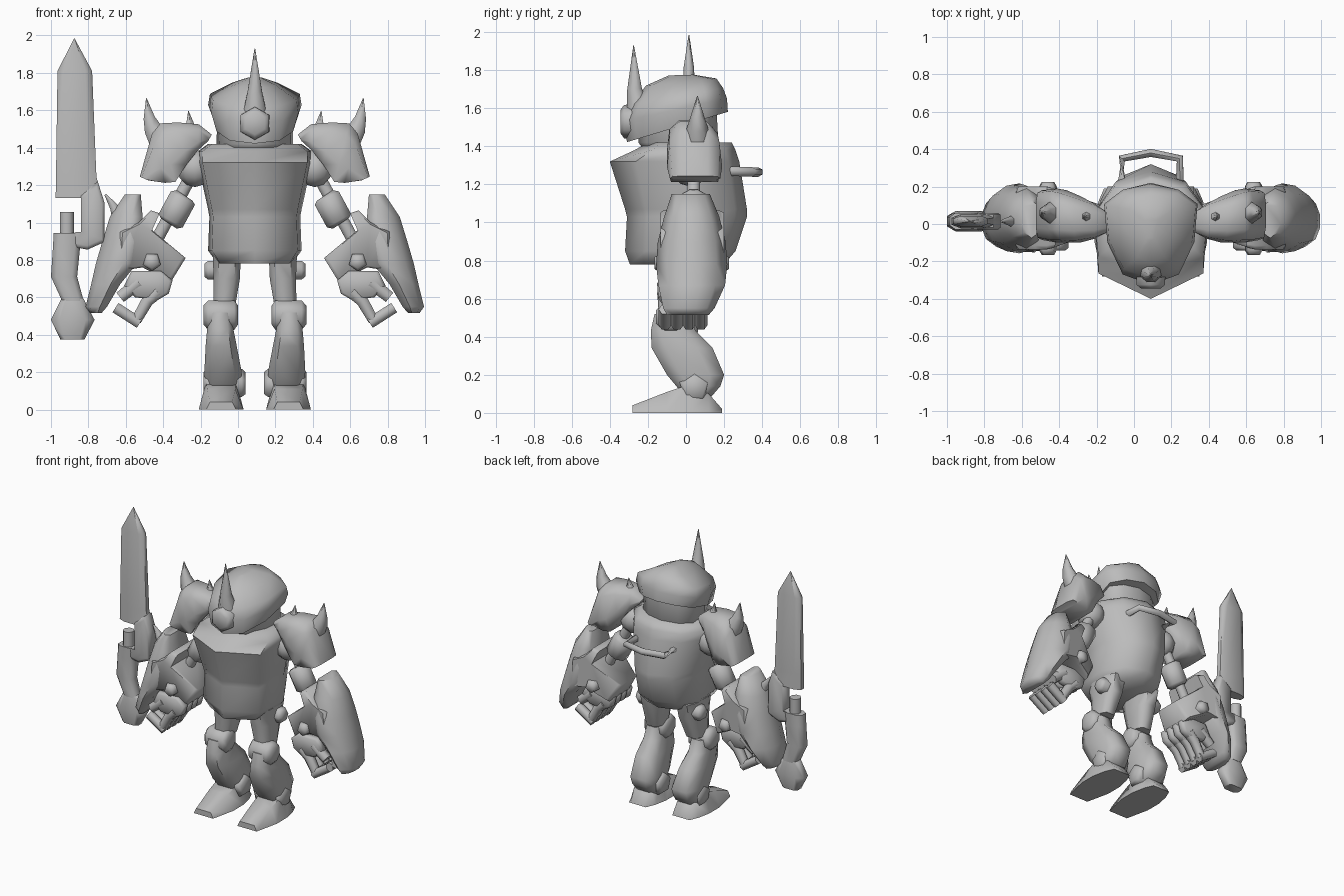
import bpy, bmesh, math
from mathutils import Vector

if "Cube" in bpy.data.objects:
    bpy.data.objects.remove(bpy.data.objects["Cube"])

CX = 0.09  # centre line of the body
grey = bpy.data.materials.new("plain_grey")
grey.diffuse_color = (0.5, 0.5, 0.5, 1)
grey.use_nodes = True
grey.node_tree.nodes["Principled BSDF"].inputs["Base Color"].default_value = grey.diffuse_color


def loft(name, rings, mirror=False, origin=CX):
    """Skin a list of equal-length point rings and cap both ends."""
    bm = bmesh.new()
    vs = [[bm.verts.new(p) for p in r] for r in rings]
    n = len(vs[0])
    for a, b in zip(vs, vs[1:]):
        for i in range(n):
            j = (i + 1) % n
            bm.faces.new((a[i], a[j], b[j], b[i]))
    bm.faces.new(vs[0])
    bm.faces.new(vs[-1])
    bmesh.ops.recalc_face_normals(bm, faces=bm.faces)
    me = bpy.data.meshes.new(name)
    bm.to_mesh(me)
    bm.free()
    ob = bpy.data.objects.new(name, me)
    bpy.context.collection.objects.link(ob)
    ob.location.x = origin
    me.materials.append(grey)
    if mirror:
        ob.modifiers.new("mirror", 'MIRROR').use_mirror_merge = False
    return ob


def rod(name, pts, radii, n=8, mirror=False, origin=CX, phase=0.5):
    """Tube through points, one radius for each point."""
    pts = [Vector(p) for p in pts]
    rings = []
    for i, p in enumerate(pts):
        d = (pts[min(i + 1, len(pts) - 1)] - pts[max(i - 1, 0)]).normalized()
        side = d.cross(Vector((0, 1, 0)) if abs(d.y) < 0.9 else Vector((1, 0, 0))).normalized()
        up = side.cross(d)
        rings.append([p + radii[i] * (side * math.cos(t) + up * math.sin(t))
                      for t in [2 * math.pi * (k + phase) / n for k in range(n)]])
    return loft(name, rings, mirror, origin)


def plate(name, poly, layers, mirror=False, origin=CX, depth=lambda x: 1):
    """Outline in x and z, skinned through (y, scale) layers; depth(x) scales y."""
    cx = sum(p[0] for p in poly) / len(poly)
    cz = sum(p[1] for p in poly) / len(poly)
    return loft(name, [[(cx + (x - cx) * s, y * depth(x), cz + (z - cz) * s) for x, z in poly]
                       for y, s in layers], mirror, origin)


def body_ring(z, w, yf, yb, tilt=0.0):
    """Section with a pointed chest and rounded back."""
    half = [(0, yf), (0.92 * w, yf * 0.66), (w, yb * 0.2), (0.62 * w, yb * 0.8), (0, yb)]
    pts = half + [(-x, y) for x, y in half[3:0:-1]]
    return [(x, y, z + tilt * y) for x, y in pts]


def helmet_ring(z, w, yf, yb, tilt):
    """Section narrowing to the brow."""
    half = [(0, yf), (.6 * w, yf * .83), (.93 * w, yf * .3), (w, yb * .5), (.6 * w, yb * .85), (0, yb)]
    pts = half + [(-x, y) for x, y in half[4:0:-1]]
    return [(x, y, z + tilt * y) for x, y in pts]


def box_ring(z, x, y0, y1, hx):
    """Eight-sided limb section."""
    cy, hy = (y0 + y1) / 2, (y1 - y0) / 2
    return [(x + hx * a, cy + hy * b, z) for a, b in
            [(-1, -.5), (-.6, -1), (.6, -1), (1, -.5), (1, .5), (.6, 1), (-.6, 1), (-1, .5)]]


def pad_ring(xt, zt, xb, zb, y0, y1):
    """Domed section between a top and a bottom point."""
    cy, hy = (y0 + y1) / 2, (y1 - y0) / 2
    half = [(.5, 1), (.9, .6), (1, -.4), (.85, -1)]
    prof = half + [(-a, b) for a, b in half[::-1]]
    return [((xt + xb) / 2 + b * (xt - xb) / 2, cy + a * hy, (zt + zb) / 2 + b * (zt - zb) / 2)
            for a, b in prof]


# Torso, head and helmet
loft("torso", [body_ring(*r) for r in [
    (.78, .20, -.295, .20), (.85, .25, -.32, .26), (1.03, .243, -.31, .32),
    (1.07, .25, -.32, .32), (1.32, .305, -.40, .28), (1.38, .305, -.27, .26),
    (1.42, .25, -.20, .24)]])
loft("head", [helmet_ring(1.38, .17, -.22, .14, 0), helmet_ring(1.42, .205, -.25, .17, 0),
              helmet_ring(1.60, .20, -.25, .16, 0)])
loft("helmet", [helmet_ring(*r) for r in [
    (1.515, .22, -.31, .22, .30), (1.605, .25, -.325, .215, .22), (1.67, .24, -.29, .195, .18),
    (1.74, .12, -.21, .16, .10), (1.775, .035, -.09, .04, .03)]])
rod("brow_gem", [(0, -.26, 1.53), (0, -.325, 1.53), (0, -.345, 1.53)], [.09, .088, .06], 6, phase=0)
rod("brow_horn", [(0, -.25, 1.60), (0, -.27, 1.70), (0, -.275, 1.93)], [.065, .042, .002], 8)

# Carrying handle on the back
rod("back_handle", [(-.155, .22, 1.27), (-.155, .35, 1.265), (0, .38, 1.265),
                    (.155, .35, 1.265), (.155, .22, 1.27)], [.025] * 5, 6, phase=0)

# Legs
loft("thigh", [box_ring(.82, .15, -.15, .14, .075), box_ring(.70, .15, -.13, .11, .07),
               box_ring(.54, .165, -.11, .05, .058)], True)
rod("hip_bolt", [(.18, .04, .745), (.25, .04, .745), (.27, .04, .745)], [.058, .058, .04], 6, True)
rod("knee", [(.09, -.08, .505), (.11, -.08, .505), (.25, -.08, .505), (.275, -.08, .505)],
    [.055, .085, .085, .055], 8, True)
loft("shin", [box_ring(*r) for r in [
    (.52, .185, -.165, .02, .06), (.43, .185, -.185, .05, .07), (.34, .18, -.18, .14, .083),
    (.20, .17, -.10, .20, .10), (.14, .17, -.05, .18, .095), (.07, .17, 0, .12, .08)]], True)
rod("ankle_bolt", [(.05, .045, .135), (.07, .045, .135), (.255, .045, .135), (.275, .045, .135)],
    [.065, .083, .083, .065], 5, True, phase=0)
loft("foot", [[(.18 - b, y, 0), (.18 + b, y, 0), (.18 + t, y, h), (.18 - t, y, h)]
              for y, b, t, h in [(-.28, .08, .06, .04), (-.10, .12, .075, .11),
                                 (.02, .12, .08, .15), (.12, .10, .07, .10),
                                 (.19, .07, .05, .02)]], True)

# Shoulders
ball = [math.pi * k / 6 for k in range(7)]
rod("shoulder_ball", [(.32, .02, 1.29 - .1 * math.cos(t)) for t in ball],
    [max(.1 * math.sin(t), .002) for t in ball], 10, True)
loft("shoulder_pad", [pad_ring(*r) for r in [
    (.23, 1.47, .25, 1.435, -.05, .07), (.30, 1.525, .305, 1.385, -.08, .11),
    (.41, 1.535, .365, 1.31, -.10, .15), (.505, 1.53, .425, 1.217, -.10, .18),
    (.55, 1.475, .48, 1.212, -.10, .19), (.615, 1.245, .57, 1.225, -.085, .18)]], True)
rod("shoulder_spike", [(.49, .06, 1.41), (.545, .06, 1.50), (.565, .06, 1.56), (.58, .06, 1.665)],
    [.075, .055, .035, .002], 6, True)
rod("small_shoulder_spike", [(.34, .04, 1.48), (.355, .04, 1.595)], [.04, .002], 6, True)

# Arms
rod("upper_arm", [(.34, .04, 1.25), (.54, .04, .88)], [.036, .036], 8, True)
rod("elbow_cuff", [(.375, .04, 1.145), (.385, .04, 1.13), (.45, .04, 1.01), (.46, .04, .995)],
    [.055, .08, .08, .055], 8, True)

# Gauntlet shell, fist and bolts
loft("gauntlet_shell", [[
    (i, c - h * .8, z), ((i * 2 + o) / 3, c - h, z), (i + (o - i) * .8, c - h * .7, z),
    (o, c - h * .25, z), (o, c + h * .25, z), (i + (o - i) * .8, c + h * .7, z),
    ((i * 2 + o) / 3, c + h, z), (i, c + h * .8, z)]
    for z, i, o, h, c in [(1.15, .61, .695, .10, .025), (1.03, .60, .775, .145, .03),
                          (.90, .60, .815, .178, .03), (.78, .63, .85, .187, .03),
                          (.67, .72, .875, .175, .03), (.55, .79, .905, .135, .015),
                          (.515, .82, .88, .11, .01)]], True)
plate("hand_block", [(.37, .81), (.55, .96), (.51, 1.05), (.555, 1.065), (.62, 1.0),
                     (.72, .95), (.73, .74), (.60, .76), (.45, .68)],
      [(-.135, .92), (-.115, 1), (.17, 1), (.20, .92)], True,
      depth=lambda x: min(1, .6 + (x - .37) * 2.4))
rod("hand_bolt", [(.55, -.165, .79), (.55, -.14, .79), (.55, .20, .79), (.55, .225, .79)],
    [.035, .05, .05, .035], 5, True, phase=0)
for k in range(4):
    y = -.11 + .063 * k
    plate(f"palm_rib_{k}", [(.44, .69), (.50, .74), (.66, .74), (.70, .66), (.64, .60),
                            (.52, .585), (.46, .62)],
          [(y - .031, .86), (y - .018, 1), (y + .018, 1), (y + .031, .86)], True)
    rod(f"finger_base_{k}", [(.52, y, .63), (.575, y, .58), (.635, y, .475)],
        [.042, .037, .032], 6, True)
    rod(f"finger_tip_{k}", [(.615, y, .462), (.745, y, .545)], [.034, .034], 6, True)
    rod(f"knuckle_{k}", [(.62, y, .68), (.72, y, .60)], [.042, .036], 6, True)

# Sword, placed in world x
Y = .015
loft("sword_blade", [box_ring(z, (a + b) / 2, Y - t, Y + t, (b - a) / 2)
                     for z, a, b, t in [(1.13, -.975, -.73, .038), (1.245, -.973, -.757, .036),
                                        (1.81, -.965, -.78, .028), (1.985, -.876, -.874, .002)]],
     origin=0)
edge = [(Y - .045, .85), (Y - .035, 1), (Y + .035, 1), (Y + .045, .85)]
plate("sword_guard", [(-.84, 1.15), (-.75, 1.22), (-.715, 1.11), (-.715, .895), (-.805, .855),
                      (-.88, .87), (-.88, .94), (-.84, .94)], edge, origin=0)
loft("sword_grip", [box_ring(z, (a + b) / 2, Y - .045, Y + .045, (b - a) / 2)
                    for z, a, b in [(.945, -.985, -.83), (.86, -.99, -.845), (.71, -1.0, -.86),
                                    (.58, -.94, -.825)]], origin=0)
loft("sword_pommel", [box_ring(z, (a + b) / 2, Y - t, Y + t, (b - a) / 2)
                      for z, a, b, t in [(.60, -.94, -.83, .04), (.48, -1.0, -.767, .055),
                                         (.375, -.95, -.82, .04)]], origin=0)
rod("sword_peg", [(-.915, Y, .93), (-.915, Y, 1.055)], [.04, .04], 8, origin=0)
rod("guard_prong", [(-.64, Y, 1.0), (-.66, Y, 1.08), (-.71, Y, 1.15)], [.035, .028, .006], 6, origin=0)

# Smooth shading with sharp edges kept
for ob in bpy.context.scene.objects:
    ob.select_set(True)
    bpy.context.view_layer.objects.active = ob
bpy.ops.object.shade_smooth_by_angle(angle=math.radians(65))
